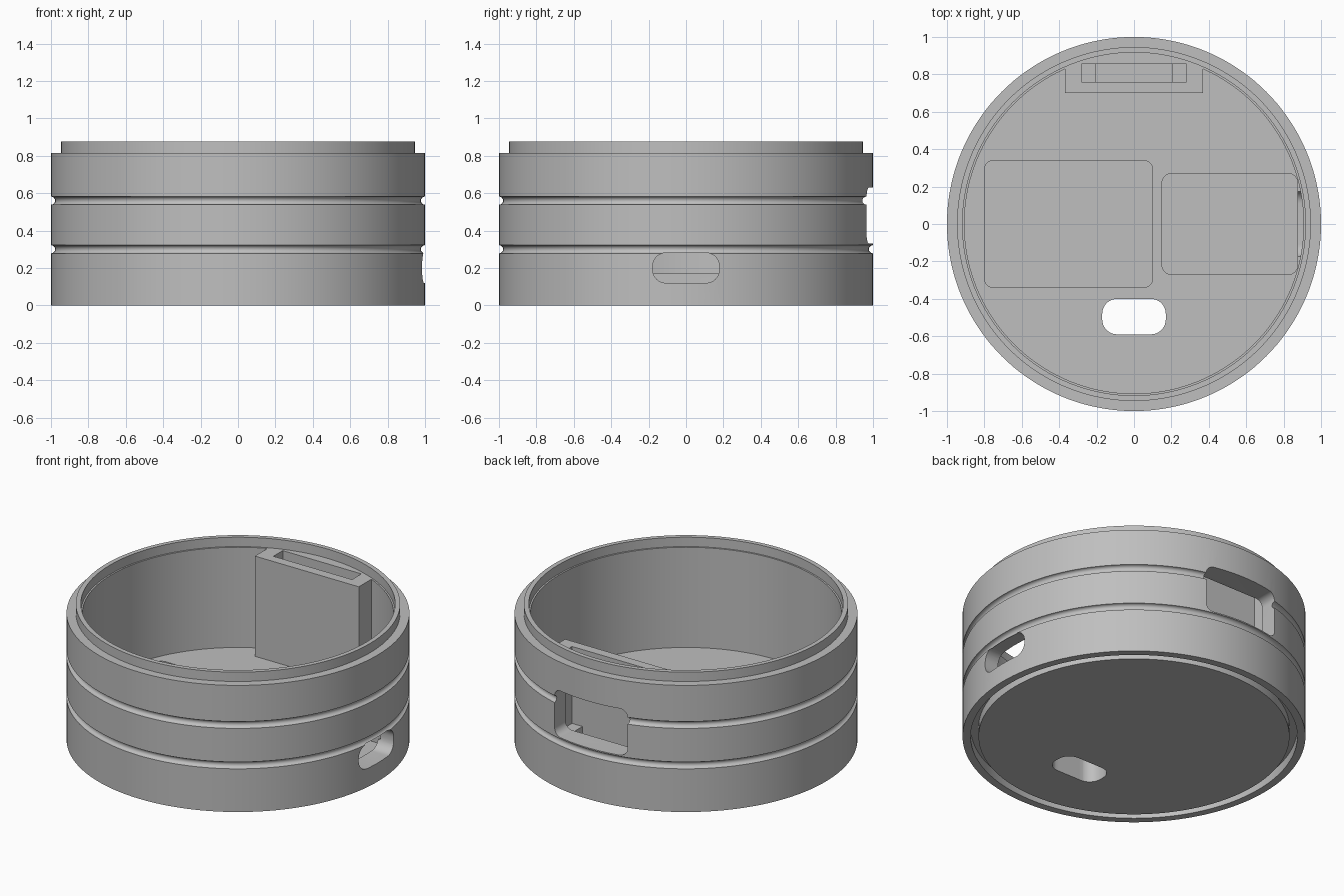
import bpy, bmesh, math
from mathutils import Vector

if "Cube" in bpy.data.objects:
    bpy.data.objects.remove(bpy.data.objects["Cube"], do_unlink=True)

FLOOR, LEDGE, TOP = 0.17, 0.815, 0.875   # main heights
INNER = 0.907                            # inner wall radius

grey = bpy.data.materials.new("light grey")
grey.use_nodes = True
grey.diffuse_color = (0.52, 0.52, 0.52, 1)
grey.node_tree.nodes["Principled BSDF"].inputs["Base Color"].default_value = grey.diffuse_color


def finish(bm, name):
    bmesh.ops.recalc_face_normals(bm, faces=bm.faces)
    mesh = bpy.data.meshes.new(name)
    bm.to_mesh(mesh)
    bm.free()
    mesh.materials.append(grey)
    obj = bpy.data.objects.new(name, mesh)
    bpy.context.collection.objects.link(obj)
    return obj


def lathe(name, profile, steps=144):
    """Spin a closed (radius, height) profile around z."""
    bm = bmesh.new()
    verts = [bm.verts.new((r, 0, z)) for r, z in profile]
    edges = [bm.edges.new((a, b)) for a, b in zip(verts, verts[1:])]
    bmesh.ops.spin(bm, geom=verts + edges, cent=(0, 0, 0), axis=(0, 0, 1),
                   angle=math.tau, steps=steps)
    bmesh.ops.remove_doubles(bm, verts=bm.verts, dist=1e-5)
    return finish(bm, name)


def block(name, low, high, axis=2, radius=0.0):
    """Box between two corners, with the edges along one axis rounded."""
    low, high = Vector(low), Vector(high)
    bm = bmesh.new()
    bmesh.ops.create_cube(bm, size=1)
    for v in bm.verts:
        v.co = (low + high) / 2 + v.co * (high - low)
    if radius:
        edges = [e for e in bm.edges
                 if abs((e.verts[0].co - e.verts[1].co)[axis]) > 1e-4]
        bmesh.ops.bevel(bm, geom=edges, offset=radius, segments=8,
                        profile=0.5, affect='EDGES')
    return finish(bm, name)


def combine(target, tool, operation):
    """Boolean the tool into the target, then drop the tool."""
    mod = target.modifiers.new("join", 'BOOLEAN')
    mod.operation, mod.object, mod.solver = operation, tool, 'EXACT'
    bpy.context.view_layer.update()
    graph = bpy.context.evaluated_depsgraph_get()
    mesh = bpy.data.meshes.new_from_object(target.evaluated_get(graph))
    target.modifiers.clear()
    target.data = mesh
    bpy.data.objects.remove(tool, do_unlink=True)


def bead(z, r=0.022, n=8):
    """Half-round groove in the outer wall."""
    return [(1 - r * math.sin(math.pi * i / n), z - r * math.cos(math.pi * i / n))
            for i in range(n + 1)]


# Cup: underside ring groove, grooved wall, stepped lip, raised floor
profile = [(0, 0), (INNER, 0), (INNER, 0.06), (0.953, 0.06), (0.953, 0), (1, 0)]
profile += bead(0.3) + bead(0.56)
profile += [(1, LEDGE), (0.946, LEDGE), (0.946, TOP), (0.917, TOP),
            (0.917, LEDGE), (INNER, LEDGE), (INNER, FLOOR), (0, FLOOR)]
cup = lathe("round_housing", profile)

# Display holder on the back wall, trimmed to stay within the wall
holder = block("display_holder", (-0.37, 0.70, 0.1), (0.37, 1.0, LEDGE))
trim = lathe("trim", [(0, 0.05), (0.935, 0.05), (0.935, 0.9), (0, 0.9)])
combine(holder, trim, 'INTERSECT')
combine(cup, holder, 'UNION')

# Openings: holder slot, back window, side port, floor pockets, floor hole
cutters = [
    block("slot", (-0.28, 0.76, 0.32), (0.28, 0.855, 1)),
    block("slot_deep", (-0.205, 0.76, 0.2), (0.205, 0.855, 1)),
    block("window", (-0.26, 0.8, 0.33), (0.26, 1.1, 0.63), 1, 0.05),
    block("large_pocket", (-0.80, -0.34, 0.09), (0.10, 0.34, 0.4), 2, 0.05),
    block("small_pocket", (0.15, -0.27, 0.09), (0.875, 0.27, 0.4), 2, 0.05),
    block("port", (0.86, -0.178, 0.12), (1.1, 0.178, 0.28), 0, 0.07),
    block("floor_hole", (-0.17, -0.59, -0.1), (0.17, -0.40, 0.4), 2, 0.08),
]
for cutter in cutters:
    combine(cup, cutter, 'DIFFERENCE')

# Smooth round walls, crisp edges
bpy.ops.object.select_all(action='DESELECT')
cup.select_set(True)
bpy.context.view_layer.objects.active = cup
bpy.ops.object.shade_smooth_by_angle(angle=math.radians(30))
